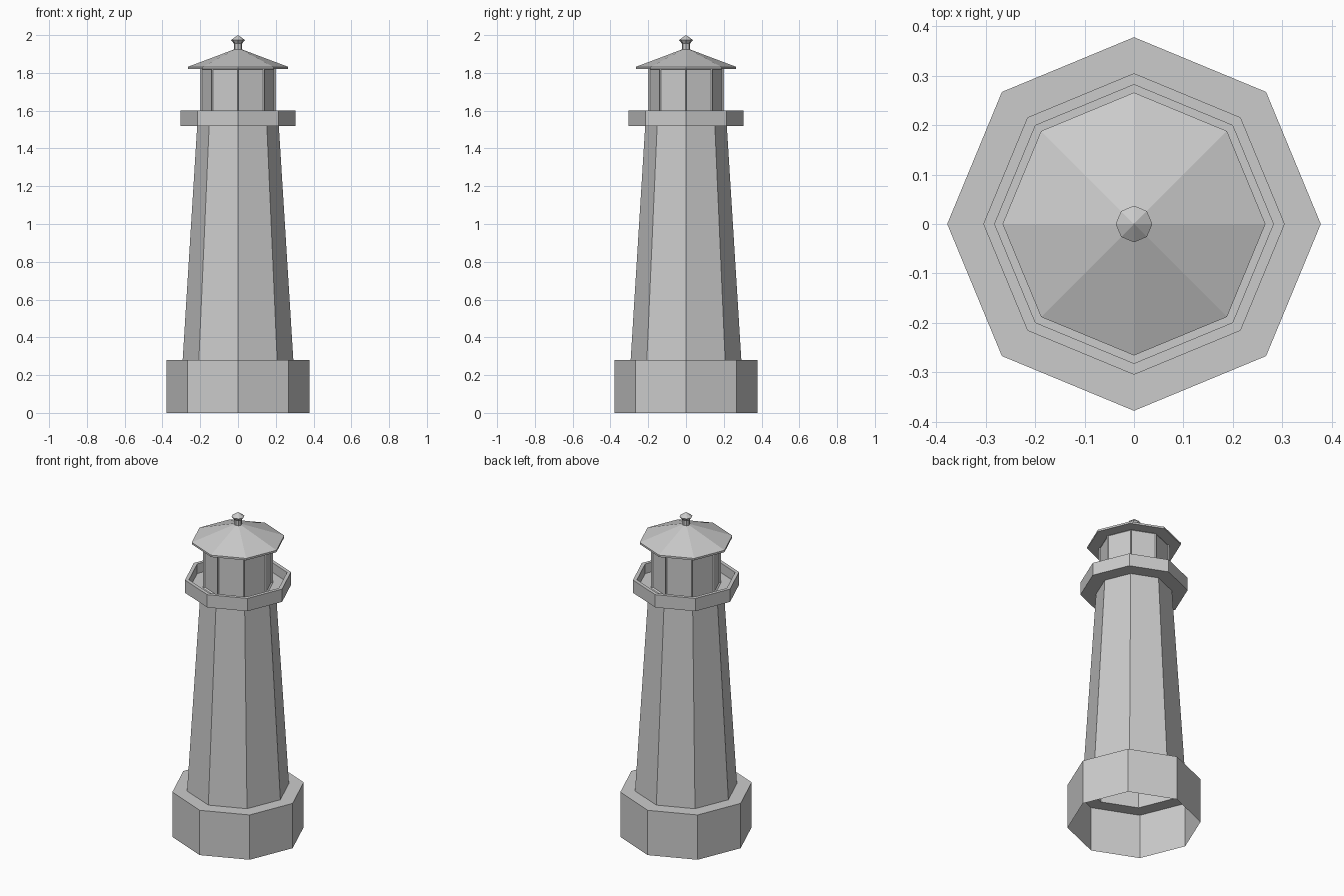
import bpy, bmesh
from math import cos, sin, pi

if "Cube" in bpy.data.objects:
    bpy.data.objects.remove(bpy.data.objects["Cube"])

SIDES = 8


def lathe(name, profile, closed=False):
    """Spin an (r, z) profile into an octagonal flat-faced part; r = 0 makes a tip."""
    bm = bmesh.new()
    rings = []
    for r, z in profile:
        if r == 0:
            rings.append([bm.verts.new((0, 0, z))] * SIDES)
        else:
            rings.append([bm.verts.new((r * cos(2 * pi * i / SIDES),
                                        r * sin(2 * pi * i / SIDES), z))
                          for i in range(SIDES)])
    pairs = list(zip(rings, rings[1:]))
    if closed:
        pairs.append((rings[-1], rings[0]))
    for a, b in pairs:
        for i in range(SIDES):
            j = (i + 1) % SIDES
            quad = [a[i], a[j], b[j], b[i]]
            bm.faces.new(list(dict.fromkeys(quad)))
    return finish(name, bm)


def finish(name, bm):
    mesh = bpy.data.meshes.new(name)
    bm.to_mesh(mesh)
    bm.free()
    obj = bpy.data.objects.new(name, mesh)
    bpy.context.collection.objects.link(obj)
    return obj


# Hollow plinth, open underneath, with a ledge reaching the tower
lathe("base", [(0.378, 0), (0.378, 0.28), (0.293, 0.28)])

# Tapered tower shell
lathe("tower", [(0.293, 0.28), (0.216, 1.52)])

# Gallery: underside, outer wall, rim, inner wall and deck
lathe("gallery", [(0.216, 1.52), (0.305, 1.52), (0.305, 1.60),
                  (0.282, 1.60), (0.282, 1.54), (0.20, 1.54)])

# Lantern room with recessed window panes
lantern = lathe("lantern", [(0.20, 1.54), (0.20, 1.825)])
bm = bmesh.new()
bm.from_mesh(lantern.data)
bmesh.ops.inset_individual(bm, faces=bm.faces[:], thickness=0.009, depth=-0.008)
bm.to_mesh(lantern.data)
bm.free()

# Shallow overhanging roof with a thin eave
lathe("roof", [(0, 1.82), (0.266, 1.82), (0.266, 1.832), (0, 1.932)])

# Finial: stem and pointed cap
lathe("finial", [(0.022, 1.915), (0.022, 1.955), (0.037, 1.974), (0, 2.0)])
